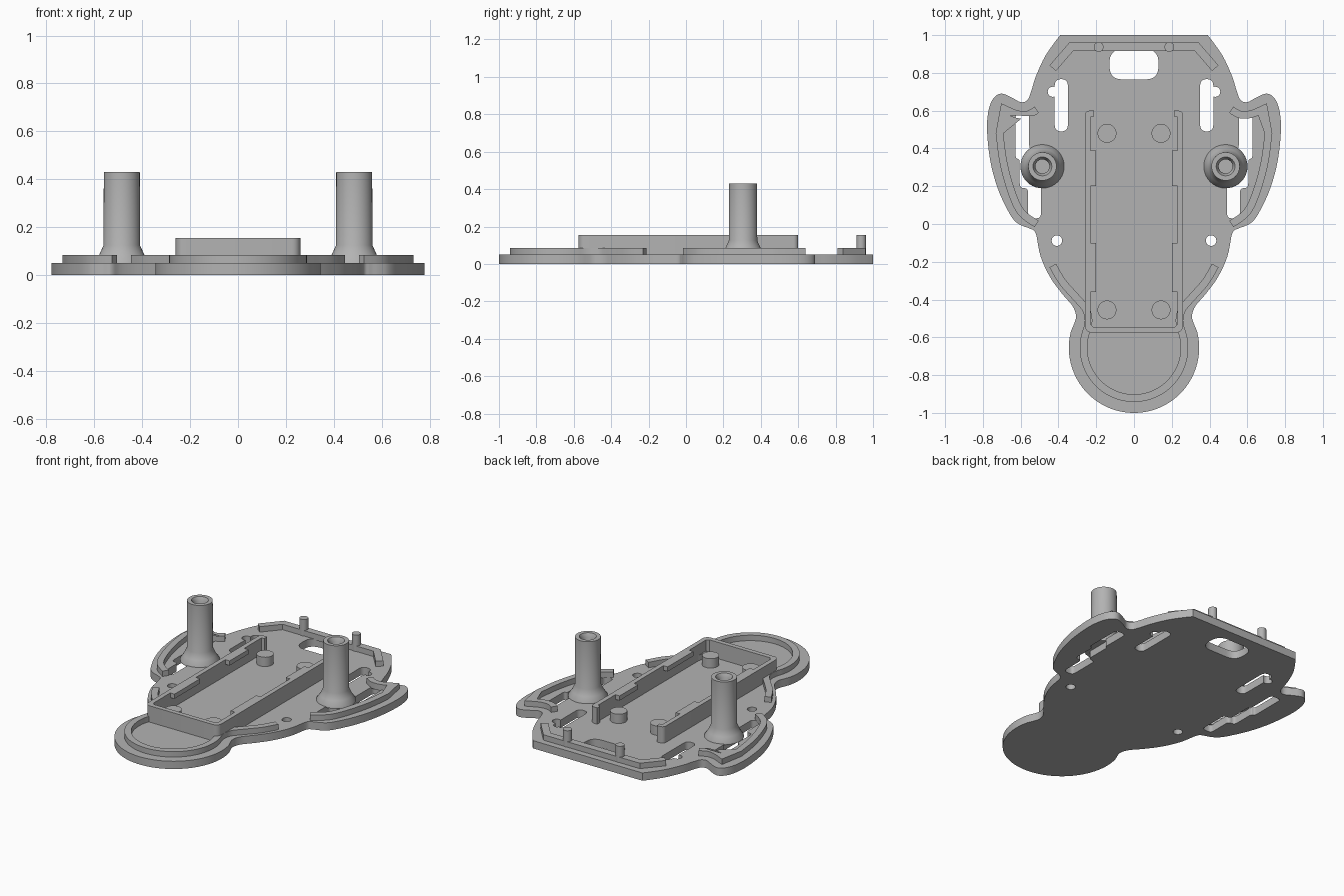
import bpy, bmesh, math
from mathutils import Vector

if "Cube" in bpy.data.objects:
    bpy.data.objects.remove(bpy.data.objects["Cube"])

grey = bpy.data.materials.new("grey_plastic")
grey.diffuse_color = (0.45, 0.45, 0.45, 1)
grey.use_nodes = True
grey.node_tree.nodes["Principled BSDF"].inputs["Base Color"].default_value = grey.diffuse_color


def finish(name, mesh):
    ob = bpy.data.objects.new(name, mesh)
    bpy.context.collection.objects.link(ob)
    mesh.materials.clear()
    mesh.materials.append(grey)
    bpy.ops.object.select_all(action='DESELECT')
    ob.select_set(True)
    bpy.context.view_layer.objects.active = ob
    bpy.ops.object.shade_smooth_by_angle(angle=math.radians(32))
    return ob


def prism(name, loops, z0, z1):
    """Extrude closed 2D loops; inner loops become holes."""
    cu = bpy.data.curves.new(name, 'CURVE')
    cu.dimensions = '2D'
    cu.fill_mode = 'BOTH'
    cu.extrude = (z1 - z0) / 2
    for loop in loops:
        sp = cu.splines.new('POLY')
        sp.points.add(len(loop) - 1)
        for p, (x, y) in zip(sp.points, loop):
            p.co = (x, y, 0, 1)
        sp.use_cyclic_u = True
    tmp = bpy.data.objects.new(name + "_curve", cu)
    bpy.context.collection.objects.link(tmp)
    dg = bpy.context.evaluated_depsgraph_get()
    mesh = bpy.data.meshes.new_from_object(tmp.evaluated_get(dg))
    bpy.data.objects.remove(tmp)
    bm = bmesh.new()
    bm.from_mesh(mesh)
    bmesh.ops.remove_doubles(bm, verts=bm.verts, dist=1e-5)
    bmesh.ops.translate(bm, verts=bm.verts, vec=(0, 0, (z0 + z1) / 2))
    bmesh.ops.recalc_face_normals(bm, faces=bm.faces)
    bm.to_mesh(mesh)
    bm.free()
    return finish(name, mesh)


def lathe(name, x, y, profile, steps=40):
    """Spin a radius/height profile about a vertical axis."""
    bm = bmesh.new()
    vs = [bm.verts.new((r, 0, z)) for r, z in profile]
    es = [bm.edges.new(e) for e in zip(vs, vs[1:])]
    bmesh.ops.spin(bm, geom=vs + es, cent=(0, 0, 0), axis=(0, 0, 1),
                   angle=math.tau, steps=steps, use_merge=False)
    bmesh.ops.remove_doubles(bm, verts=bm.verts, dist=1e-5)
    bmesh.ops.recalc_face_normals(bm, faces=bm.faces)
    bmesh.ops.translate(bm, verts=bm.verts, vec=(x, y, 0))
    mesh = bpy.data.meshes.new(name)
    bm.to_mesh(mesh)
    bm.free()
    return finish(name, mesh)


def peg(name, x, y, r, top):
    lathe(name, x, y, [(0, 0.045), (r, 0.045), (r, top), (0, top)], 28)


def arc(cx, cy, r, a0, a1, n):
    return [(cx + r * math.cos(math.radians(a0 + (a1 - a0) * i / n)),
             cy + r * math.sin(math.radians(a0 + (a1 - a0) * i / n))) for i in range(n + 1)]


def smooth(pts, n=5):
    """Catmull-Rom curve through open points."""
    p = [Vector(q) for q in [pts[0]] + pts + [pts[-1]]]
    out = []
    for a, b, c, d in zip(p, p[1:], p[2:], p[3:]):
        for i in range(n):
            t = i / n
            v = 0.5 * (2 * b + (c - a) * t + (2 * a - 5 * b + 4 * c - d) * t * t
                       + (3 * b - a - 3 * c + d) * t ** 3)
            out.append((v.x, v.y))
    return out + [tuple(pts[-1])]


def rounded(pts, r, n=5):
    """Round the corners of a closed polygon."""
    out = []
    for i, q in enumerate(pts):
        b, a, c = Vector(q), Vector(pts[i - 1]), Vector(pts[(i + 1) % len(pts)])
        s = b + (a - b).normalized() * min(r, (a - b).length * 0.49)
        e = b + (c - b).normalized() * min(r, (c - b).length * 0.49)
        for k in range(n + 1):
            t = k / n
            v = s * (1 - t) ** 2 + b * 2 * t * (1 - t) + e * t * t
            out.append((v.x, v.y))
    return out


def ribbon(path, w=0.04):
    """Closed strip of constant width along a path."""
    p = [Vector(q) for q in path]
    left, right = [], []
    for i, q in enumerate(p):
        d0 = (q - p[i - 1]).normalized() if i else (p[1] - q).normalized()
        d1 = (p[i + 1] - q).normalized() if i < len(p) - 1 else d0
        n0, n1 = Vector((-d0.y, d0.x)), Vector((-d1.y, d1.x))
        m = (n0 + n1).normalized()
        m *= w / 2 / max(m.dot(n0), 0.5)
        left.append(tuple(q + m))
        right.append(tuple(q - m))
    return left + right[::-1]


def flip(pts, s):
    return [(s * x, y) for x, y in pts]


def mirrored(half):
    return half + [(-x, y) for x, y in reversed(half) if abs(x) > 1e-4]


def rect(x0, x1, y0, y1):
    return [(x0, y0), (x1, y0), (x1, y1), (x0, y1)]


# base plate outline: round nose, waist, fender lobe, shoulder, flat tail
body = smooth([(0.322, -0.54), (0.307, -0.49), (0.325, -0.435), (0.38, -0.37), (0.445, -0.28),
               (0.495, -0.17), (0.52, -0.05), (0.55, -0.025), (0.59, -0.01), (0.63, 0.015),
               (0.667, 0.07), (0.72, 0.185), (0.76, 0.33), (0.778, 0.5), (0.768, 0.61),
               (0.74, 0.67), (0.70, 0.69), (0.645, 0.668), (0.60, 0.645), (0.565, 0.655),
               (0.545, 0.70), (0.52, 0.78), (0.475, 0.88), (0.425, 0.955), (0.39, 1.0)])
outline = mirrored(arc(0, -0.655, 0.345, -90, 15, 30) + body)

# plate openings
slot = rounded(rect(0.35, 0.42, 0.49, 0.767), 0.035)
bump = arc(0.43, 0.70, 0.027, -112, 112, 12)
k = max(i for i, p in enumerate(slot) if p[0] > 0.419 and p[1] < 0.6)
slot = slot[:k + 1] + bump + slot[k + 1:]
fender_slot = rounded([(0.493, 0.03), (0.56, 0.03), (0.56, 0.19), (0.605, 0.19), (0.605, 0.345),
                       (0.627, 0.345), (0.627, 0.585), (0.555, 0.585), (0.555, 0.4), (0.54, 0.4),
                       (0.54, 0.23), (0.493, 0.23)], 0.025)
holes = [rounded(rect(-0.13, 0.13, 0.765, 0.925), 0.07)]
for s in (1, -1):
    holes += [flip(slot, s), flip(fender_slot, s), flip(arc(0.408, -0.088, 0.028, 0, 345, 23), s)]
prism("base_plate", [outline] + holes, 0, 0.05)

# low locating ribs
nose_side = smooth([(0.43, -0.22), (0.38, -0.305), (0.31, -0.385), (0.255, -0.45), (0.24, -0.51)])
nose = nose_side + arc(0, -0.655, 0.267, 22, -90, 30)
prism("nose_rib", [ribbon(mirrored(nose))], 0.045, 0.085)
prism("tail_rib", [ribbon(mirrored([(0.43, 0.825), (0.333, 0.9375)]), 0.045)], 0.045, 0.085)
fender = smooth([(0.515, 0.605), (0.56, 0.58), (0.62, 0.582), (0.688, 0.61)]) + smooth(
    [(0.712, 0.48), (0.69, 0.32), (0.645, 0.16), (0.595, 0.06), (0.515, 0.0)])

# screw post profile: flared foot, shaft, stepped bore
post = [(0, 0.045), (0.116, 0.045), (0.115, 0.055), (0.094, 0.085), (0.076, 0.125), (0.075, 0.43),
        (0.05, 0.43), (0.037, 0.405), (0.037, 0.1), (0, 0.1)]

for s, side in ((1, "right"), (-1, "left")):
    prism("fender_rib_" + side, [ribbon(flip(fender, s))], 0.045, 0.085)
    lathe("screw_post_" + side, s * 0.485, 0.305, post)
    peg("tail_pin_" + side, s * 0.187, 0.937, 0.026, 0.155)
    for y, end in ((0.48, "rear"), (-0.455, "front")):
        peg(f"battery_peg_{end}_{side}", s * 0.143, y, 0.05, 0.11)
    # retaining clips along the top of the tray walls
    for y0, y1, end in ((0.2, 0.39, "rear"), (-0.36, -0.1, "front")):
        x0, x1 = sorted((s * 0.2, s * 0.24))
        prism(f"tray_clip_{end}_{side}", [rect(x0, x1, y0, y1)], 0.125, 0.155)

# battery tray wall, open at the rear with short hooked ends
outer = [(0, -0.575)] + arc(0.225, -0.54, 0.035, -90, 0, 6) + arc(0.235, 0.575, 0.025, 0, 90, 5)
inner = [(0.212, 0.6), (0.212, 0.57), (0.23, 0.565), (0.23, -0.53), (0.215, -0.545)]
half = outer + inner
prism("battery_tray", [half + [(-x, y) for x, y in reversed(half[1:])]], 0.045, 0.155)
